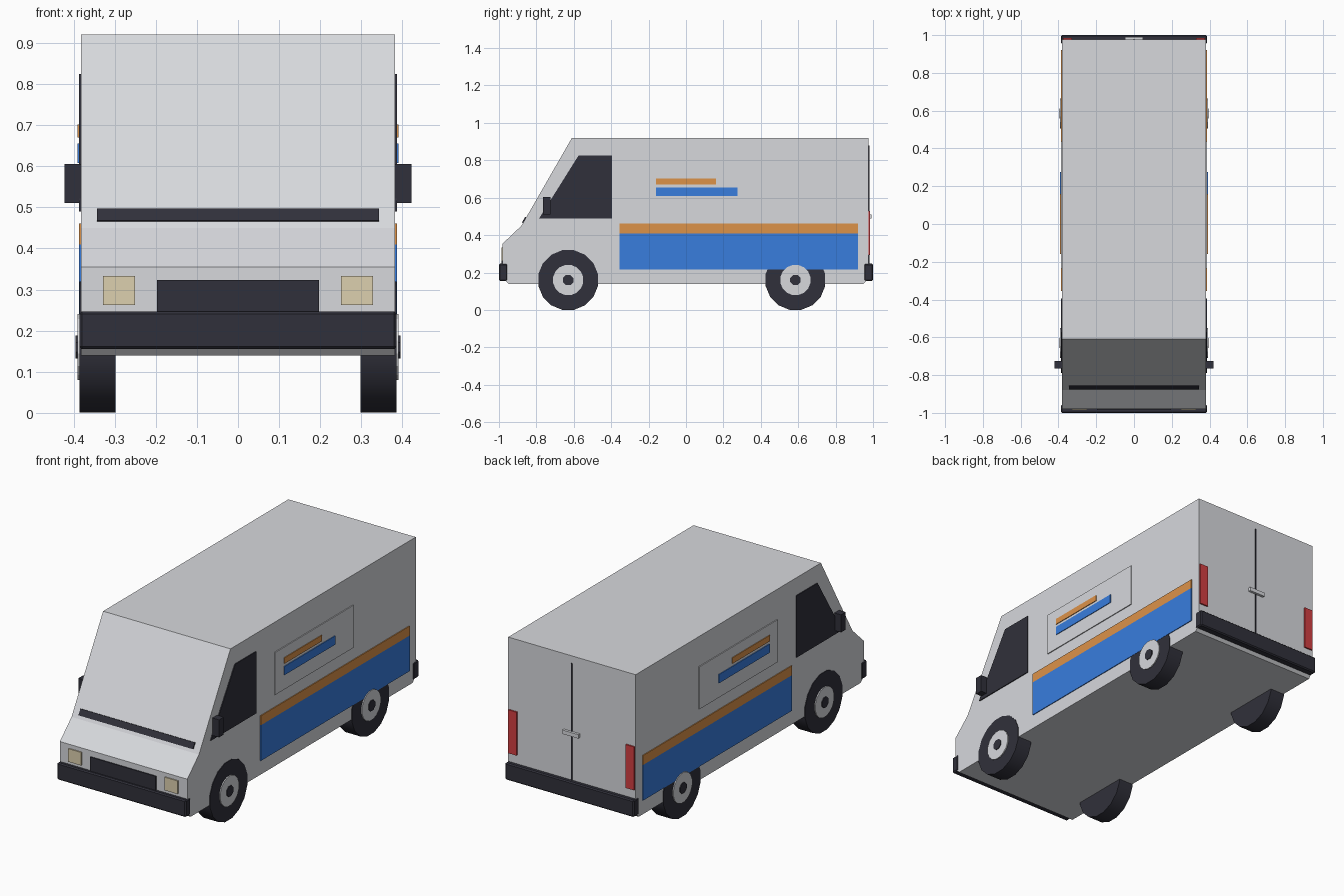
import bpy, bmesh, math
from mathutils import Matrix

if "Cube" in bpy.data.objects:
    bpy.data.objects.remove(bpy.data.objects["Cube"], do_unlink=True)


def material(name, rgb):
    m = bpy.data.materials.new(name)
    m.use_nodes = True
    m.diffuse_color = (*rgb, 1)
    m.node_tree.nodes["Principled BSDF"].inputs["Base Color"].default_value = (*rgb, 1)
    return m


WHITE = material("body white", (0.68, 0.69, 0.72))
DARK = material("dark trim", (0.03, 0.03, 0.043))
BLUE = material("stripe blue", (0.04, 0.205, 0.73))
ORANGE = material("stripe orange", (0.72, 0.29, 0.066))
RED = material("tail light red", (0.65, 0.05, 0.055))
CREAM = material("headlight cream", (0.72, 0.63, 0.43))
SILVER = material("silver", (0.68, 0.69, 0.72))


def finish(name, bm, mat, bevel=0):
    bmesh.ops.recalc_face_normals(bm, faces=bm.faces)
    mesh = bpy.data.meshes.new(name)
    bm.to_mesh(mesh)
    bm.free()
    mesh.materials.append(mat)
    ob = bpy.data.objects.new(name, mesh)
    bpy.context.collection.objects.link(ob)
    if bevel:
        mod = ob.modifiers.new("Bevel", 'BEVEL')
        mod.width = bevel
        mod.segments = 1
    return ob


def prism(name, profile, x0, x1, mat):
    """Side profile of (y, z) points extruded from x0 to x1."""
    bm = bmesh.new()
    face = bm.faces.new([bm.verts.new((x0, y, z)) for y, z in profile])
    ext = bmesh.ops.extrude_face_region(bm, geom=[face])
    moved = [v for v in ext["geom"] if isinstance(v, bmesh.types.BMVert)]
    bmesh.ops.translate(bm, verts=moved, vec=(x1 - x0, 0, 0))
    return finish(name, bm, mat)


def box(name, xs, ys, zs, mat, bevel=0):
    bm = bmesh.new()
    bmesh.ops.create_cube(bm, size=1)
    for v in bm.verts:
        for i, (lo, hi) in enumerate((xs, ys, zs)):
            v.co[i] = lo if v.co[i] < 0 else hi
    return finish(name, bm, mat, bevel)


def disc(name, x0, x1, y, z, radius, sides, mat):
    """Cylinder along x with a flat side underneath."""
    bm = bmesh.new()
    bmesh.ops.create_cone(bm, cap_ends=True, segments=sides, radius1=radius,
                          radius2=radius, depth=abs(x1 - x0))
    turn = Matrix.Rotation(math.pi / 2, 4, 'Y') @ Matrix.Rotation(math.pi / sides, 4, 'Z')
    bm.transform(Matrix.Translation(((x0 + x1) / 2, y, z)) @ turn)
    return finish(name, bm, mat)


# Body shell
W = 0.382
prism("body", [(-0.98, 0.17), (-0.98, 0.355), (-0.88, 0.45), (-0.61, 0.92), (0.977, 0.92),
               (0.977, 0.17), (0.95, 0.14), (-0.95, 0.14)], -W, W, WHITE)

# Front: grille, bumpers and dark strip lying on the windscreen slope
box("grille", (-0.197, 0.197), (-0.986, -0.975), (0.24, 0.323), DARK)
box("front_bumper", (-0.386, 0.386), (-1, -0.955), (0.155, 0.247), DARK, 0.006)
box("rear_bumper", (-0.386, 0.386), (0.952, 1), (0.155, 0.247), DARK, 0.006)
prism("windscreen_strip", [(-0.871, 0.465), (-0.877, 0.468), (-0.860, 0.497), (-0.854, 0.495)],
      -0.343, 0.343, DARK)

# Rear doors
box("door_seam", (-0.003, 0.003), (0.975, 0.98), (0.24, 0.88), DARK)
box("door_handle", (-0.048, 0.048), (0.975, 0.991), (0.49, 0.511), SILVER)

for s, side in ((-1, "right"), (1, "left")):
    def span(a, b):
        return tuple(sorted((s * a, s * b)))

    # Lights
    box(side + "_headlight", span(0.25, 0.328), (-0.986, -0.975), (0.262, 0.333), CREAM)
    box(side + "_tail_light", span(0.327, 0.377), (0.97, 0.985), (0.295, 0.53), RED)

    # Cab window and mirror
    prism(side + "_window", [(-0.785, 0.49), (-0.575, 0.825), (-0.395, 0.825), (-0.395, 0.49)],
          s * 0.379, s * 0.387, DARK)
    box(side + "_mirror", span(0.38, 0.422), (-0.765, -0.725), (0.51, 0.605), DARK)

    # Painted stripes and side panel
    box(side + "_lower_stripe", span(0.379, 0.3865), (-0.355, 0.92), (0.217, 0.41), BLUE)
    box(side + "_upper_stripe", span(0.379, 0.3865), (-0.355, 0.92), (0.41, 0.461), ORANGE)
    box(side + "_panel", span(0.379, 0.387), (-0.235, 0.437), (0.528, 0.758), WHITE)
    box(side + "_panel_top_bar", span(0.383, 0.391), (-0.16, 0.16), (0.67, 0.702), ORANGE)
    box(side + "_panel_low_bar", span(0.383, 0.391), (-0.16, 0.275), (0.608, 0.655), BLUE)

    # Wheels
    for y, end in ((-0.63, "front"), (0.585, "rear")):
        name = side + "_" + end
        tyre = disc(name + "_tyre", s * 0.298, s * 0.3853, y, 0.16, 0.1625, 16, DARK)
        disc(name + "_hub", s * 0.37, s * 0.391, y, 0.16, 0.082, 16, SILVER)
        disc(name + "_hub_cap", s * 0.38, s * 0.395, y, 0.16, 0.03, 8, DARK)
        bpy.ops.object.select_all(action='DESELECT')
        tyre.select_set(True)
        bpy.context.view_layer.objects.active = tyre
        bpy.ops.object.shade_smooth_by_angle(angle=math.radians(30))
